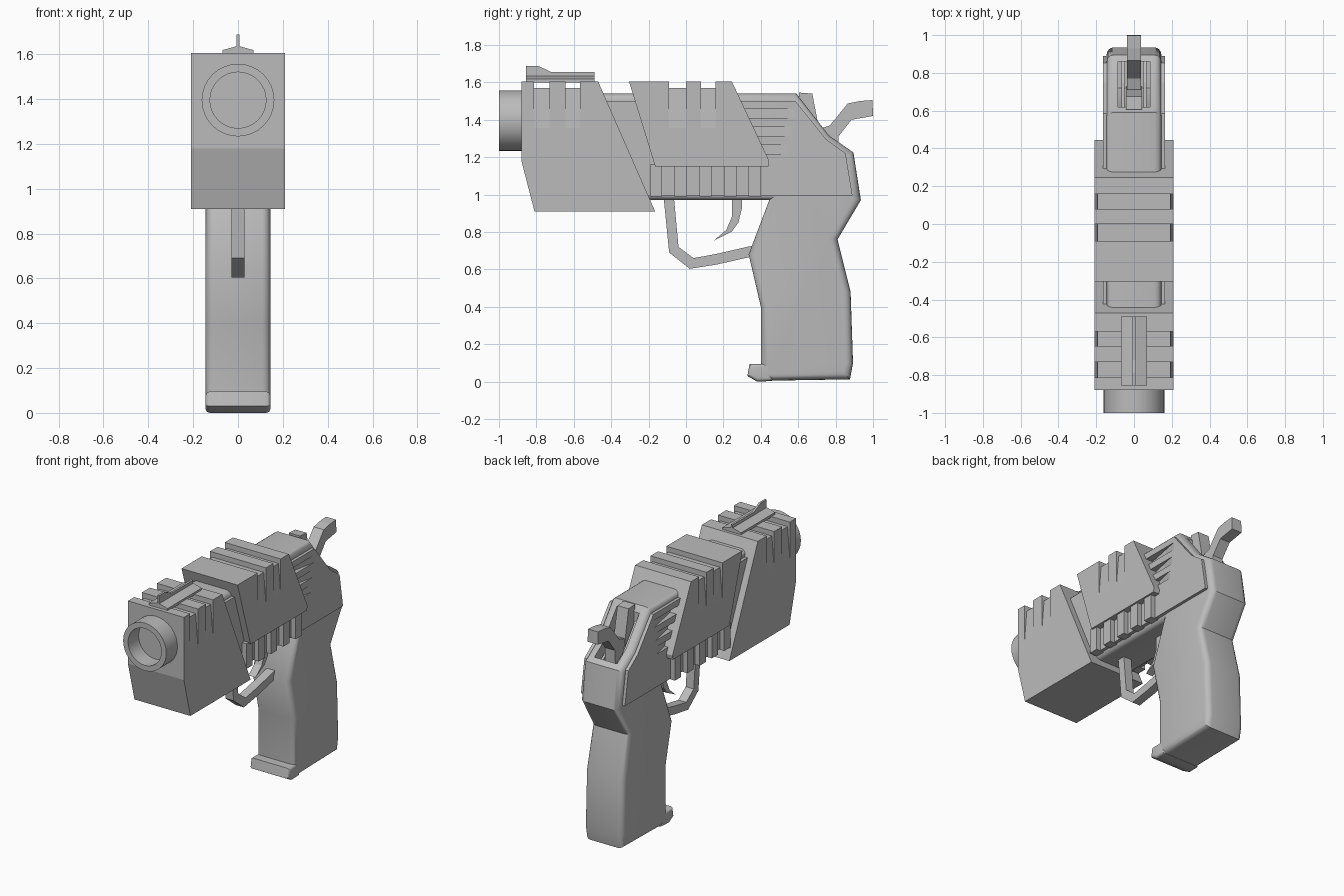
import bpy, bmesh, math
from mathutils import Vector

if "Cube" in bpy.data.objects:
    bpy.data.objects.remove(bpy.data.objects["Cube"], do_unlink=True)

grey = bpy.data.materials.new("grey")
grey.use_nodes = True
COL = (0.5, 0.5, 0.5, 1)
grey.diffuse_color = COL
grey.node_tree.nodes["Principled BSDF"].inputs["Base Color"].default_value = COL

# which coordinate is the extrusion: maps (u, v, depth) to xyz
PLANES = {"X": lambda u, v, d: (d, u, v),
          "Y": lambda u, v, d: (u, d, v),
          "Z": lambda u, v, d: (u, v, d)}


def finish(name, bm, smooth=None):
    bmesh.ops.recalc_face_normals(bm, faces=bm.faces)
    me = bpy.data.meshes.new(name)
    bm.to_mesh(me)
    bm.free()
    me.materials.append(grey)
    ob = bpy.data.objects.new(name, me)
    bpy.context.collection.objects.link(ob)
    if smooth:
        shade(ob, smooth)
    return ob


def shade(ob, angle):
    bpy.ops.object.select_all(action='DESELECT')
    ob.select_set(True)
    bpy.context.view_layer.objects.active = ob
    bpy.ops.object.shade_smooth_by_angle(angle=math.radians(angle))


def prism(name, pts, d0, d1, axis="X", bevel=0, smooth=None):
    """Extrude a flat outline from d0 to d1; bevel rounds the two cap rims."""
    bm = bmesh.new()
    to3 = PLANES[axis]
    a, b = ([bm.verts.new(to3(u, v, d)) for u, v in pts] for d in (d0, d1))
    n = len(pts)
    caps = [bm.faces.new(a), bm.faces.new(b)]
    for i in range(n):
        bm.faces.new((a[i], a[(i + 1) % n], b[(i + 1) % n], b[i]))
    bmesh.ops.recalc_face_normals(bm, faces=bm.faces)
    if bevel:
        rim = [e for f in caps for e in f.edges]
        bmesh.ops.bevel(bm, geom=rim, offset=bevel, segments=4, profile=0.5,
                        affect='EDGES', clamp_overlap=False)
    return finish(name, bm, smooth)


def cut(targets, cutters):
    for t in targets:
        bpy.context.view_layer.objects.active = t
        for c in cutters:
            m = t.modifiers.new("cut", 'BOOLEAN')
            m.operation, m.solver, m.object = 'DIFFERENCE', 'EXACT', c
            bpy.ops.object.modifier_apply(modifier=m.name)
    for c in cutters:
        bpy.data.objects.remove(c, do_unlink=True)


# grip and rounded inner frame
frame = prism("grip_frame", [
    (-0.6, 1.54), (0.59, 1.54), (0.765, 1.315), (0.895, 1.225), (0.935, 0.97),
    (0.81, 0.76), (0.88, 0.48), (0.893, 0.1), (0.877, 0.012), (0.4, 0.004),
    (0.4, 0.4), (0.335, 0.68), (0.445, 0.97), (-0.6, 0.97)],
    -0.145, 0.145, bevel=0.038)
prism("grip_lip", [(0.34, 0.095), (0.46, 0.095), (0.46, 0.003), (0.38, 0),
                   (0.328, 0.03)], -0.145, 0.145, bevel=0.02, smooth=35)

# flat side panels
panel = prism("side_panels", [
    (-0.6, 0.995), (-0.6, 1.5), (0.585, 1.5), (0.75, 1.295), (0.853, 1.22),
    (0.89, 0.995)], -0.165, 0.165)

# hammer recess and tapered side vents
cutters = [prism("recess_cutter", [(0.62, 1.7), (0.62, 1.35), (0.72, 1.16),
                                   (0.86, 1.16), (0.86, 1.7)], -0.085, 0.085)]
for z, end in ((1.408, 0.59), (1.313, 0.57), (1.218, 0.55)):
    for s in (-1, 1):
        cutters.append(prism("vent_cutter", [
            (s * 0.3, end), (s * 0.166, end), (s * 0.1, 0.25), (s * 0.3, 0.25)],
            z, z + 0.05, "Z"))
cut([frame, panel], cutters)
shade(frame, 35)


# front housing and slide cover, with tapered slots wrapping over the top
def slot(y0, y1):
    half = [(0.3, 1.8), (0.3, 1.35), (0.2105, 1.35), (0.193, 1.57)]
    return prism("slot_cutter", half + [(-x, z) for x, z in reversed(half)],
                 y0, y1, "Y")


housing = prism("front_housing", [
    (-0.88, 1.605), (-0.47, 1.605), (-0.165, 0.91), (-0.81, 0.91),
    (-0.88, 1.18)], -0.21, 0.21)
cut([housing], [slot(-0.813, -0.73), slot(-0.645, -0.568)])

cover = prism("slide_cover", [
    (-0.305, 1.605), (0.245, 1.605), (0.445, 1.18), (0.44, 1.15),
    (-0.165, 1.15)], -0.21, 0.21)
cut([cover], [slot(-0.09, 0.0), slot(0.08, 0.158)])

# ribs under the slide cover
for i in range(5):
    y = -0.193 + i * 0.132
    prism(f"rib_{i + 1}", [(y, 0.99), (y, 1.16), (y + 0.066, 1.16),
                           (y + 0.066, 0.99)], -0.198, 0.198)

# hollow barrel end
bm = bmesh.new()
prof = [(0, -0.888), (0.125, -0.888), (0.125, -1), (0.162, -1), (0.162, -0.86)]
vs = [bm.verts.new((r, y, 1.395)) for r, y in prof]
es = [bm.edges.new(p) for p in zip(vs, vs[1:])]
bmesh.ops.spin(bm, geom=vs + es, cent=(0, 0, 1.395), axis=(0, 1, 0),
               angle=2 * math.pi, steps=32, use_duplicate=False)
bmesh.ops.remove_doubles(bm, verts=bm.verts, dist=1e-4)
finish("barrel", bm, 30)

# front sight
prism("sight_base", [(-0.07, 1.6), (0.07, 1.6), (0.07, 1.618), (0.012, 1.634),
                     (-0.012, 1.634), (-0.07, 1.618)], -0.855, -0.49, "Y")
prism("sight_blade", [(-0.855, 1.62), (-0.855, 1.688), (-0.79, 1.688),
                      (-0.72, 1.655), (-0.49, 1.655), (-0.49, 1.62)],
      -0.007, 0.007)

# trigger and its guard
prism("trigger_guard", [
    (-0.12, 0.99), (-0.09, 0.69), (0.02, 0.603), (0.16, 0.625), (0.37, 0.672),
    (0.37, 0.73), (0.16, 0.682), (0.04, 0.66), (-0.04, 0.72), (-0.065, 0.99)],
    -0.03, 0.03)
prism("trigger", [
    (0.245, 0.99), (0.3, 0.99), (0.3, 0.93), (0.28, 0.85), (0.245, 0.802),
    (0.15, 0.755), (0.215, 0.81), (0.245, 0.88)], -0.027, 0.027)

# hammer, rear block and rails inside the recess
prism("hammer", [
    (0.997, 1.505), (1.0, 1.42), (0.885, 1.4), (0.815, 1.31), (0.81, 1.15),
    (0.69, 1.15), (0.71, 1.35), (0.77, 1.37), (0.865, 1.487), (0.93, 1.5)],
    -0.038, 0.038)
prism("rear_block", [
    (0.605, 1.545), (0.675, 1.54), (0.71, 1.36), (0.73, 1.15), (0.61, 1.3)],
    -0.042, 0.042)
for side, s in (("left", 1), ("right", -1)):
    prism(f"{side}_rail", [
        (0.61, 1.45), (0.75, 1.27), (0.865, 1.19), (0.865, 1.15),
        (0.7, 1.15), (0.61, 1.3)], s * 0.05, s * 0.066)
